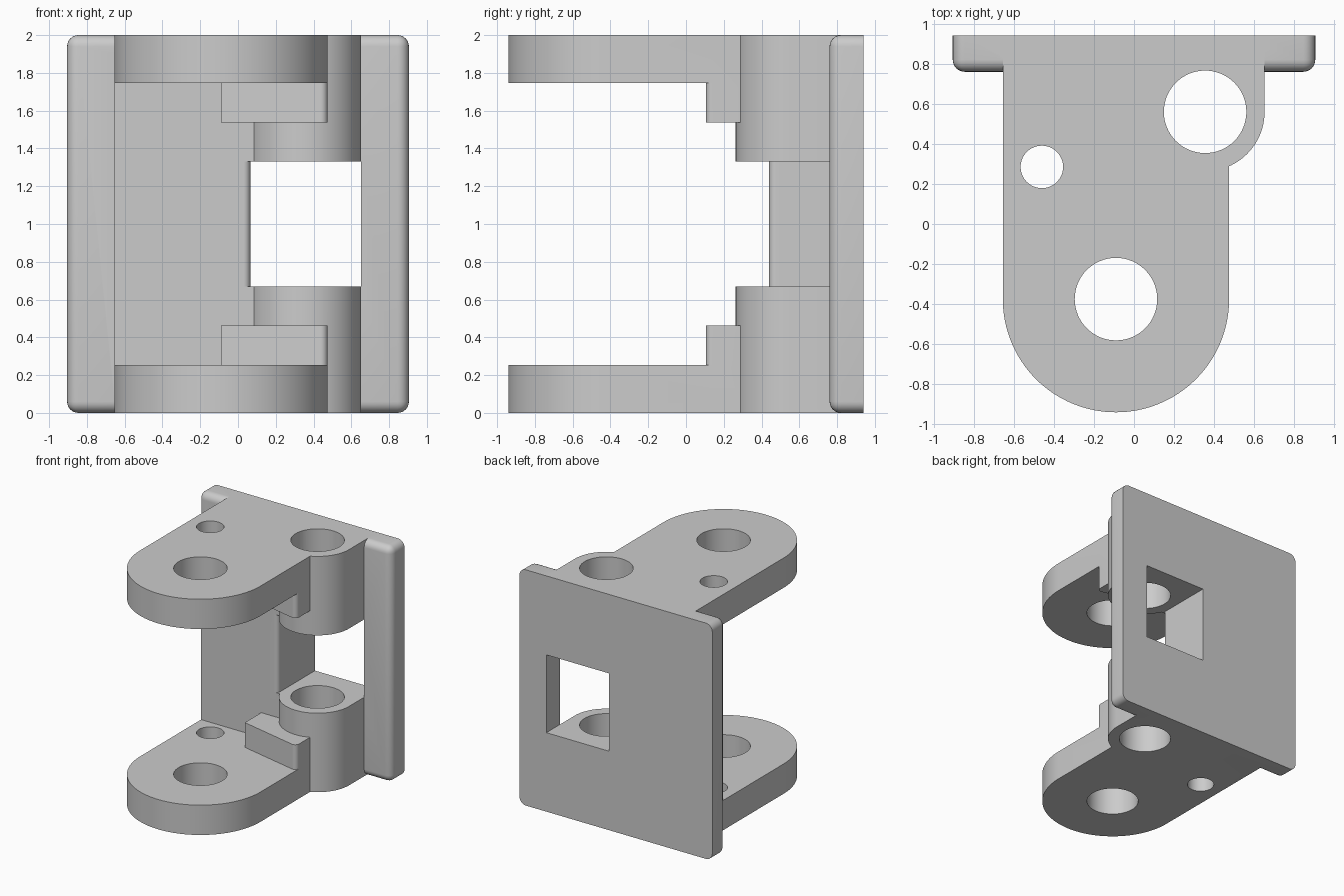
import bpy, bmesh
from math import cos, sin, pi, radians

old = bpy.data.objects.get("Cube")
if old:
    bpy.data.objects.remove(old, do_unlink=True)

grey = bpy.data.materials.new("light_grey")
grey.use_nodes = True
GREY = (0.6, 0.6, 0.6, 1)
grey.diffuse_color = GREY
grey.node_tree.nodes["Principled BSDF"].inputs["Base Color"].default_value = GREY

PIVOT, PIN, SMALL = (-0.09, -0.375), (0.355, 0.56), (-0.46, 0.285)
LEFT, RIGHT, BACK, WALL = -0.655, 0.475, 0.94, 0.44


def arc(center, r, a0, a1, n=32):
    """Points along an arc, angles in degrees."""
    angles = [radians(a0 + (a1 - a0) * i / n) for i in range(n + 1)]
    return [(center[0] + r * cos(a), center[1] + r * sin(a)) for a in angles]


def prism(name, outline, z0, z1):
    """Extrude a counter-clockwise plan outline between two heights."""
    bm = bmesh.new()
    face = bm.faces.new([bm.verts.new((x, y, z0)) for x, y in outline])
    top = bmesh.ops.extrude_face_region(bm, geom=[face])["geom"]
    bmesh.ops.translate(bm, vec=(0, 0, z1 - z0),
                        verts=[v for v in top if isinstance(v, bmesh.types.BMVert)])
    bmesh.ops.recalc_face_normals(bm, faces=bm.faces)
    return finish(name, bm)


def finish(name, bm):
    mesh = bpy.data.meshes.new(name)
    bm.to_mesh(mesh)
    bm.free()
    mesh.materials.append(grey)
    ob = bpy.data.objects.new(name, mesh)
    bpy.context.collection.objects.link(ob)
    return ob


def rect(x0, x1, y0, y1):
    return [(x0, y0), (x1, y0), (x1, y1), (x0, y1)]


def combine(base, tool, operation):
    """Apply a boolean and discard the tool."""
    mod = base.modifiers.new(operation, "BOOLEAN")
    mod.operation, mod.solver, mod.object = operation, "EXACT", tool
    mesh = bpy.data.meshes.new_from_object(
        base.evaluated_get(bpy.context.evaluated_depsgraph_get()))
    base.modifiers.clear()
    base.data = mesh
    bpy.data.objects.remove(tool, do_unlink=True)


# Back plate: every edge rounded except those around the flat back
bm = bmesh.new()
bmesh.ops.create_cube(bm, size=1)
for v in bm.verts:
    v.co = (v.co.x * 1.81, BACK - 0.09 + v.co.y * 0.18, 1 + v.co.z * 2)
edges = [e for e in bm.edges if min(v.co.y for v in e.verts) < 0.85]
bmesh.ops.bevel(bm, geom=edges, offset=0.06, segments=6, profile=0.5, affect="EDGES")
bracket = finish("hinge_bracket", bm)

# Plan outlines
arm = arc(PIVOT, 0.565, 180, 360, 64) + [(RIGHT, 0.56), (RIGHT, BACK), (LEFT, BACK)]
boss = arc(PIN, 0.297, 180, 360, 48) + [(0.652, BACK), (0.058, BACK)]
stop = ([(-0.09, 0.22)] + arc((RIGHT - 0.035, 0.14), 0.035, -102, 0, 8)
        + [(RIGHT, 0.45), (-0.09, 0.5)])
wall = ([(LEFT, WALL)] + arc((0.03, WALL + 0.035), 0.035, -90, 0, 8)
        + [(0.065, BACK), (LEFT, BACK)])

# Window through the plate, then the rear wall beside it
combine(bracket, prism("window", rect(0.065, 0.652, 0.6, 1.1), 0.67, 1.335), "DIFFERENCE")
combine(bracket, prism("wall", wall, 0.1, 1.9), "UNION")

# Matching arm, pin boss and stop block at the bottom and the top
for flip in (False, True):
    for name, outline, z0, z1 in (("arm", arm, 0, 0.253), ("boss", boss, 0, 0.67),
                                  ("boss_web", rect(-0.1, 0.35, WALL, BACK), 0.15, 0.67),
                                  ("stop", stop, 0.1, 0.463)):
        if flip:
            z0, z1 = 2 - z1, 2 - z0
        combine(bracket, prism(name, outline, z0, z1), "UNION")

# Vertical holes through both ends
for center, r in ((PIVOT, 0.206), (PIN, 0.206), (SMALL, 0.106)):
    combine(bracket, prism("hole", arc(center, r, 0, 354.375, 63), -0.2, 2.2), "DIFFERENCE")

# Smooth curved walls, crisp edges
bpy.ops.object.select_all(action="DESELECT")
bracket.select_set(True)
bpy.context.view_layer.objects.active = bracket
bpy.ops.object.shade_smooth_by_angle(angle=radians(30))
